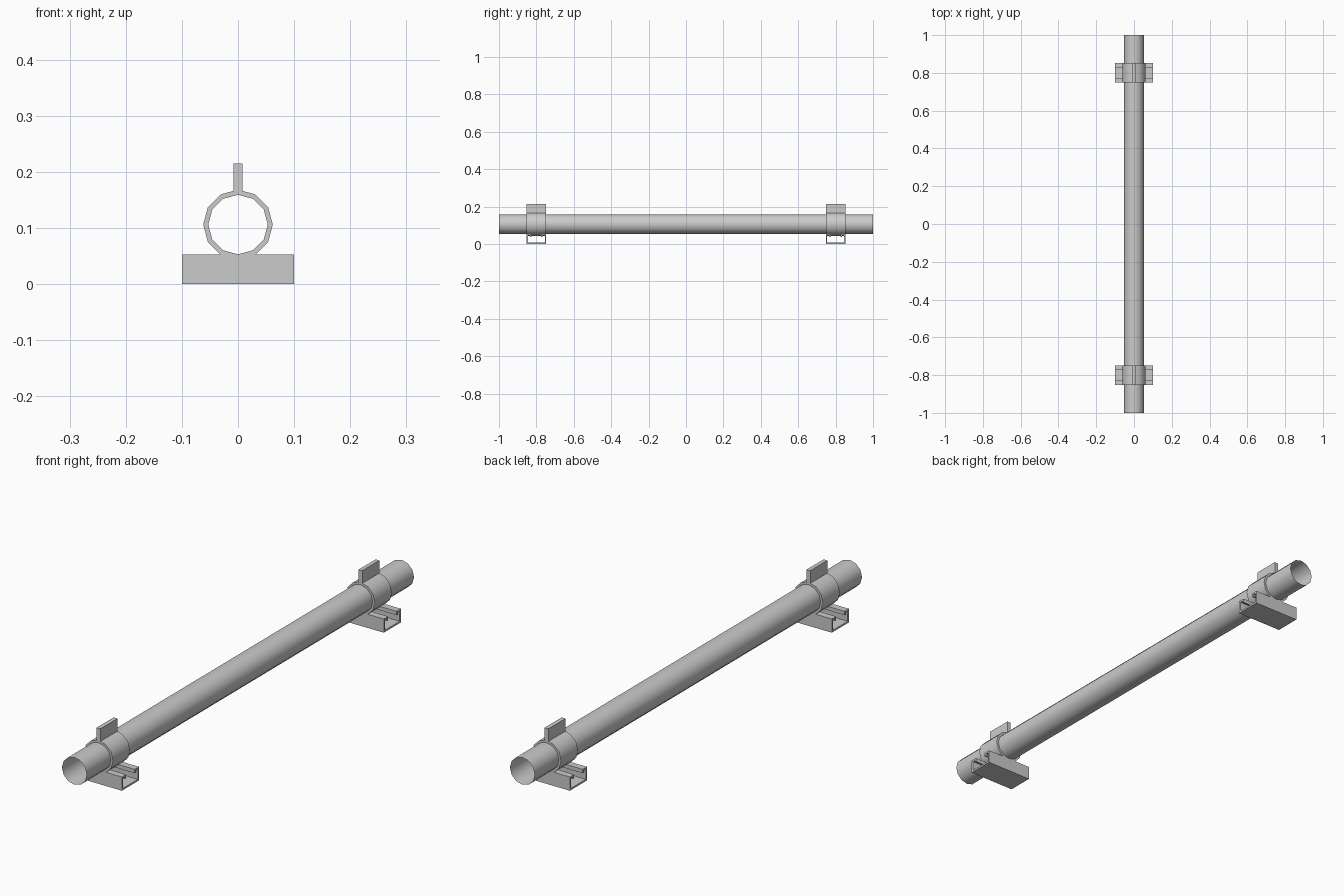
import bpy, bmesh, math

if "Cube" in bpy.data.objects:
    bpy.data.objects.remove(bpy.data.objects["Cube"])

CZ, R_IN, R_OUT = 0.106, 0.053, 0.062   # pipe axis height, pipe and clamp radii
SIDES = 12


def finish(name, bm, angle=None):
    bmesh.ops.recalc_face_normals(bm, faces=bm.faces)
    me = bpy.data.meshes.new(name)
    bm.to_mesh(me)
    bm.free()
    ob = bpy.data.objects.new(name, me)
    bpy.context.collection.objects.link(ob)
    if angle is not None:
        bpy.context.view_layer.objects.active = ob
        ob.select_set(True)
        bpy.ops.object.shade_smooth_by_angle(angle=math.radians(angle))
        ob.select_set(False)
    return ob


def bridge_loops(bm, a, b, closed=True):
    n = len(a)
    for i in range(n if closed else n - 1):
        j = (i + 1) % n
        bm.faces.new((a[i], a[j], b[j], b[i]))


def prism(name, outer, inner, to3d, half, angle=None):
    """Sweep a strip section (outer and inner outlines) from -half to half."""
    bm = bmesh.new()
    o0, o1, i0, i1 = [[bm.verts.new(to3d(p, s * half)) for p in line]
                      for line in (outer, inner) for s in (-1, 1)]
    for a, b in ((o0, o1), (i0, i1), (o0, i0), (o1, i1)):
        bridge_loops(bm, a, b, False)
    for k in (0, -1):
        bm.faces.new((o0[k], o1[k], i1[k], i0[k]))
    return finish(name, bm, angle)


def arc(r, degs):
    return [(r * math.cos(math.radians(d)), CZ + r * math.sin(math.radians(d))) for d in degs]


# Open thin pipe
bm = bmesh.new()
rings = [[bm.verts.new((x, y, z)) for x, z in arc(R_IN, range(0, 360, 360 // SIDES))]
         for y in (-1, 1)]
bridge_loops(bm, *rings)
finish("pipe", bm, 35)

# Half clamp section: bottom to top, then up the tab
degs = range(-90, 61, 30)
outer = arc(R_OUT, degs) + [(0.008, 0.166), (0.008, 0.215)]
inner = arc(R_IN, degs) + [(0.0, CZ + R_IN), (0.0, 0.215)]

# Strut channel section (y, z), left half mirrored to the right
T = 0.007
half_out = [(-0.026, 0.038), (-0.026, 0.053), (-0.052, 0.053), (-0.052, 0.0)]
half_in = [(-0.026 - T, 0.038), (-0.026 - T, 0.053 - T), (-0.052 + T, 0.053 - T), (-0.052 + T, T)]


def mirrored(line):
    return line + [(-y, z) for y, z in reversed(line)]


for label, cy in (("front", -0.8), ("back", 0.8)):
    for side, s in (("right", 1), ("left", -1)):
        prism(f"{label}_clamp_{side}", outer, inner,
              lambda p, h: (s * p[0], cy + h, p[1]), 0.052, 35)
    prism(f"{label}_channel", mirrored(half_out), mirrored(half_in),
          lambda p, h: (h, cy + p[0], p[1]), 0.1, 35)
